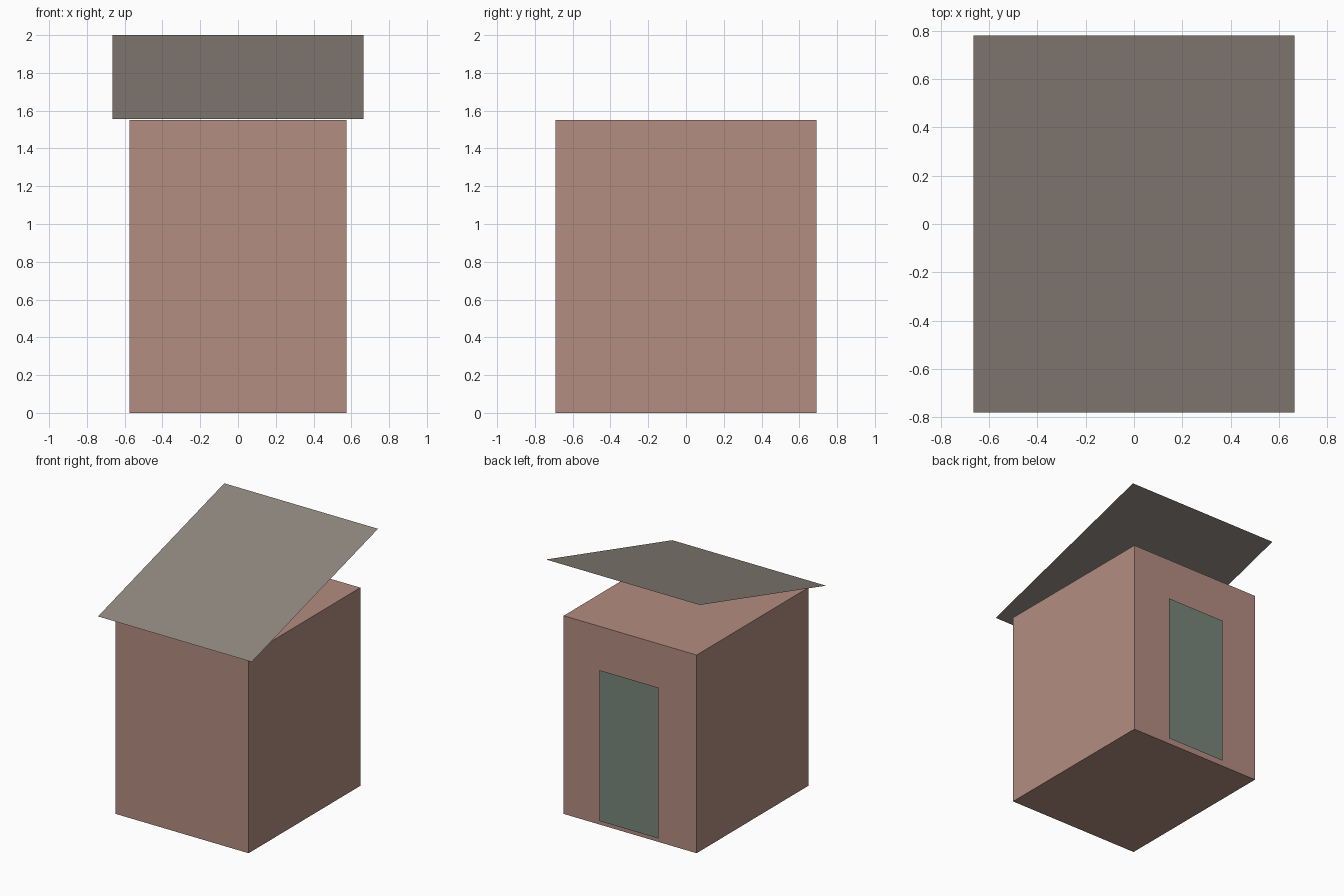
import bpy
from mathutils import Vector

cube = bpy.data.objects.get("Cube")
if cube:
    bpy.data.objects.remove(cube, do_unlink=True)


def material(name, rgb):
    mat = bpy.data.materials.new(name)
    mat.use_nodes = True
    mat.diffuse_color = (*rgb, 1)
    bsdf = next(n for n in mat.node_tree.nodes if n.type == 'BSDF_PRINCIPLED')
    bsdf.inputs["Base Color"].default_value = (*rgb, 1)
    return mat


def add_object(name, verts, faces, mat):
    mesh = bpy.data.meshes.new(name)
    mesh.from_pydata(verts, [], faces)
    mesh.materials.append(mat)
    obj = bpy.data.objects.new(name, mesh)
    bpy.context.collection.objects.link(obj)
    return obj


def sheet(name, corner, side, rise, mat):
    """Flat four-sided panel spanned by two edge vectors."""
    c, s, r = Vector(corner), Vector(side), Vector(rise)
    return add_object(name, [c, c + s, c + s + r, c + r], [(0, 1, 2, 3)], mat)


brick = material("dusty brick", (0.451, 0.266, 0.220))
slate = material("warm grey roofing", (0.279, 0.242, 0.212))
green = material("grey green paint", (0.184, 0.235, 0.198))

# Shed body: closed box with a flat top
bpy.ops.mesh.primitive_cube_add(size=1, location=(0, 0, 0.775))
body = bpy.context.object
body.name = "shed_body"
body.scale = (1.15, 1.38, 1.55)
bpy.ops.object.transform_apply(location=False, rotation=False, scale=True)
body.data.materials.append(brick)

# Single sloping roof sheet, low at the front and raised at the back
sheet("roof", (-0.665, -0.78, 1.555), (1.33, 0, 0), (0, 1.56, 0.445), slate)

# Door panel standing just proud of the back wall
sheet("back_door", (0.255, 0.704, 0.035), (-0.51, 0, 0), (0, 0, 1.18), green)
